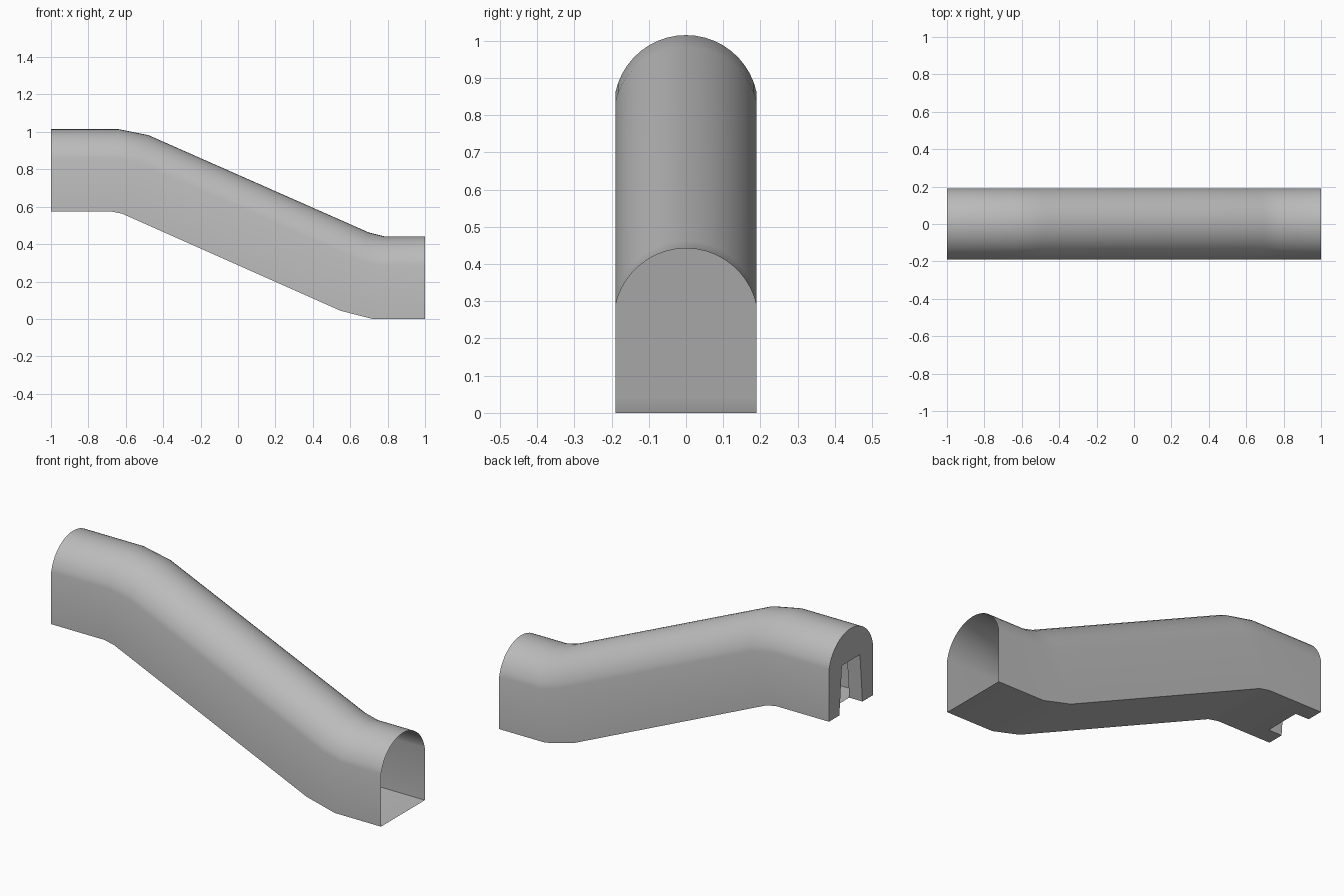
import bpy, bmesh, math

if "Cube" in bpy.data.objects:
    bpy.data.objects.remove(bpy.data.objects["Cube"])

HALF = 0.19      # half width of the passage
SPRING = 0.65    # share of the height where the arch starts
SEGS = 20

grey = bpy.data.materials.new("grey")
grey.diffuse_color = (0.5, 0.5, 0.5, 1)
grey.use_nodes = True
grey.node_tree.nodes["Principled BSDF"].inputs["Base Color"].default_value = grey.diffuse_color


def arch_profile():
    """Section as (y, height share), open at the floor."""
    rise, h = 0.155, 0.44
    r = (HALF ** 2 + rise ** 2) / (2 * rise)
    c = h - r
    a0 = math.asin(HALF / r) if c > SPRING * h else math.pi - math.asin(HALF / r)
    a0 = min(a0, math.acos((SPRING * h - c) / r))
    pts = [(HALF, 0.0)]
    for i in range(SEGS + 1):
        a = a0 - 2 * a0 * i / SEGS
        pts.append((r * math.sin(a), (c + r * math.cos(a)) / h))
    return pts + [(-HALF, 0.0)]


def finish(bm, name):
    mesh = bpy.data.meshes.new(name)
    bm.to_mesh(mesh)
    bm.free()
    ob = bpy.data.objects.new(name, mesh)
    bpy.context.collection.objects.link(ob)
    mesh.materials.append(grey)
    bpy.ops.object.select_all(action='DESELECT')
    ob.select_set(True)
    bpy.context.view_layer.objects.active = ob
    bpy.ops.object.shade_smooth_by_angle(angle=math.radians(35))
    return ob


def ring(bm, bottom, top):
    return [bm.verts.new((bottom[0] + (top[0] - bottom[0]) * t, y,
                          bottom[1] + (top[1] - bottom[1]) * t))
            for y, t in arch_profile()]


def bridge(bm, a, b, closed=False):
    n = len(a)
    for i in range(n if closed else n - 1):
        j = (i + 1) % n
        bm.faces.new((a[i], a[j], b[j], b[i]))


# Sloping passage: mitred arch sections, with a floor, open at the low end
stations = [((-0.92, 0.575), (-0.92, 1.015)),
            ((-0.68, 0.575), (-0.64, 1.015)),
            ((-0.62, 0.563), (-0.48, 0.983)),
            ((0.55, 0.043), (0.70, 0.462)),
            ((0.72, 0.0), (0.78, 0.442)),
            ((1.0, 0.0), (1.0, 0.442))]
bm = bmesh.new()
rings = [ring(bm, b, t) for b, t in stations]
for a, b in zip(rings, rings[1:]):
    bridge(bm, a, b, closed=True)
bmesh.ops.recalc_face_normals(bm, faces=bm.faces)
finish(bm, "passage")

# End portal: arch collar, end wall with a tapered doorway, jambs and sills
Z0, DOOR_TOP = 0.575, 0.84
bm = bmesh.new()
back = ring(bm, (-0.92, Z0), (-0.92, 1.015))
front = ring(bm, (-1.0, Z0), (-1.0, 1.015))
bridge(bm, back, front)
door = [(0.10, Z0), (0.078, DOOR_TOP), (-0.078, DOOR_TOP), (-0.10, Z0)]
d_front = [bm.verts.new((-1.0, y, z)) for y, z in door]
d_back = [bm.verts.new((-0.92, y, z)) for y, z in door]
bridge(bm, d_front, d_back)
bm.faces.new(front + d_front[::-1])
bm.faces.new((front[0], back[0], d_back[0], d_front[0]))
bm.faces.new((front[-1], back[-1], d_back[-1], d_front[-1]))
bmesh.ops.recalc_face_normals(bm, faces=bm.faces)
finish(bm, "portal")
